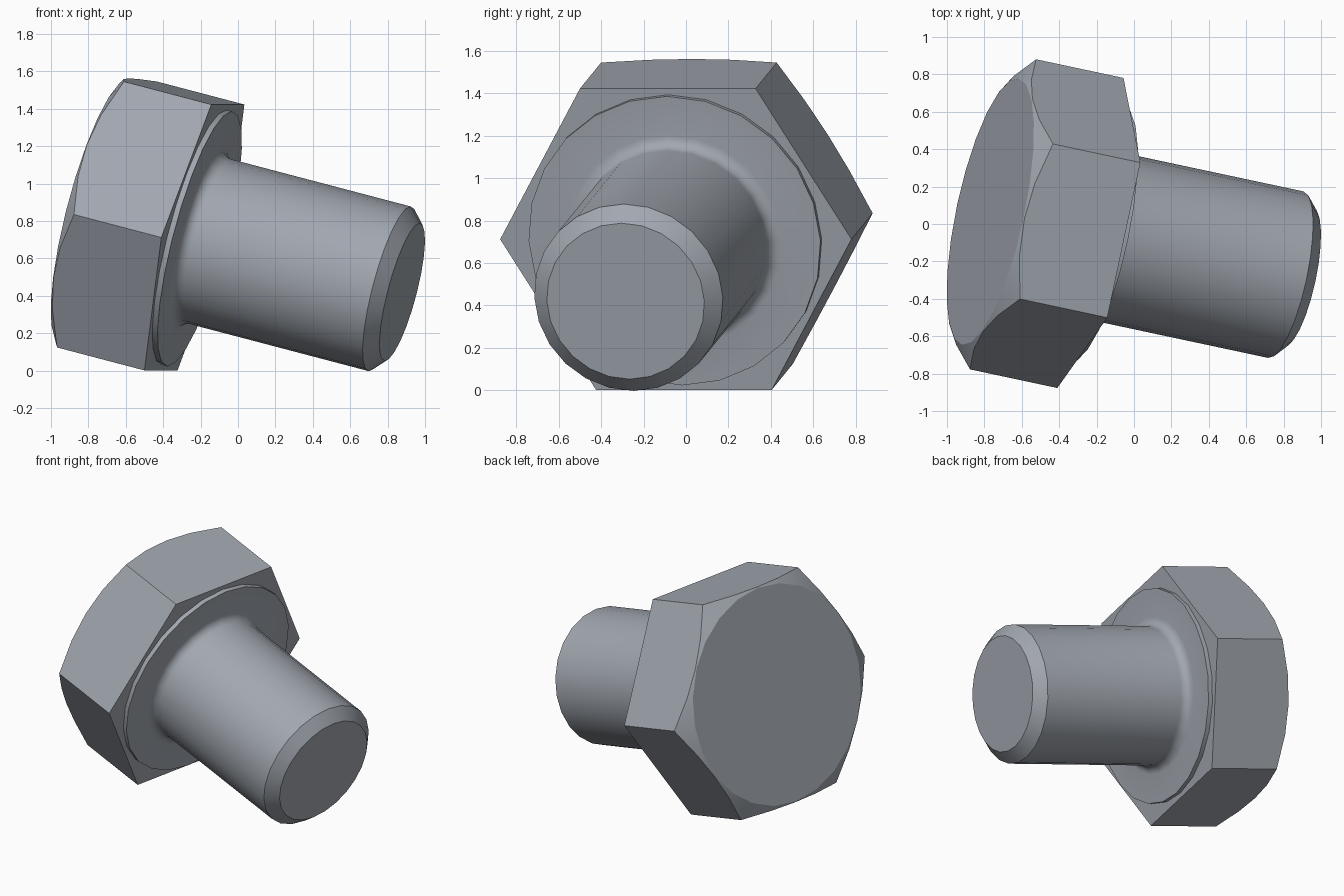
import bpy, bmesh
from math import cos, sin, pi, radians
from mathutils import Vector, Matrix

cube = bpy.data.objects.get("Cube")
if cube:
    bpy.data.objects.remove(cube, do_unlink=True)

SIDES = 24
APOTHEM = 0.734
HEAD_HEIGHT = 0.565
FLAT_RADIUS = 0.728
WASHER_RADIUS, WASHER_HEIGHT = 0.704, 0.03
SHANK_RADIUS, TIP_RADIUS, TIP_CHAMFER = 0.455, 0.38, 0.07
FILLET = 0.06

# Tilted frame: local z runs along the bolt, local x points to the upper flat
seat = Vector((-0.233, -0.048, 0.712))
tip = Vector((0.878, -0.285, 0.42))
axis = (tip - seat).normalized()
up = (Vector((0, 0, 1)) - axis * axis.z).normalized()
side = axis.cross(up)
frame = Matrix.Translation(seat) @ Matrix((up, side, axis)).transposed().to_4x4()
length = (tip - seat).length

# Steel colour
steel = bpy.data.materials.new("steel_grey")
colour = (0.36, 0.39, 0.435, 1)
steel.use_nodes = True
steel.diffuse_color = colour
steel.node_tree.nodes["Principled BSDF"].inputs["Base Color"].default_value = colour


def hex_radius(a):
    return APOTHEM / cos((a + pi / 6) % (pi / 3) - pi / 6)


def loft(name, rings):
    """Skin rings, each a function of angle giving (radius, height), and cap both ends."""
    bm = bmesh.new()
    loops = []
    for ring in rings:
        loop = []
        for i in range(SIDES):
            a = 2 * pi * i / SIDES
            r, h = ring(a)
            loop.append(bm.verts.new((r * cos(a), r * sin(a), h)))
        loops.append(loop)
    for low, high in zip(loops, loops[1:]):
        for i in range(SIDES):
            j = (i + 1) % SIDES
            bm.faces.new((low[i], low[j], high[j], high[i]))
    bm.faces.new(loops[0][::-1])
    bm.faces.new(loops[-1])
    bmesh.ops.recalc_face_normals(bm, faces=bm.faces[:])
    mesh = bpy.data.meshes.new(name)
    bm.to_mesh(mesh)
    bm.free()
    mesh.transform(frame)
    mesh.materials.append(steel)
    obj = bpy.data.objects.new(name, mesh)
    bpy.context.collection.objects.link(obj)
    bpy.ops.object.select_all(action='DESELECT')
    obj.select_set(True)
    bpy.context.view_layer.objects.active = obj
    bpy.ops.object.shade_smooth_by_angle(angle=radians(28))
    return obj


def circle(r, h):
    return lambda a: (r, h)


def chamfer_edge(a):
    r = hex_radius(a)
    return r, -HEAD_HEIGHT + (r - FLAT_RADIUS) * 0.6


# Hexagonal head with a conical chamfer on its outer face
loft("hex_head", [circle(FLAT_RADIUS, -HEAD_HEIGHT),
                  chamfer_edge,
                  lambda a: (hex_radius(a), 0)])

# Washer face, fillet, shank and chamfered tip as one turned profile
profile = [(WASHER_RADIUS, 0), (WASHER_RADIUS, WASHER_HEIGHT)]
for k in range(6):
    t = k / 5 * pi / 2
    profile.append((SHANK_RADIUS + FILLET * (1 - sin(t)),
                    WASHER_HEIGHT + FILLET * (1 - cos(t))))
profile += [(SHANK_RADIUS, length - TIP_CHAMFER), (TIP_RADIUS, length)]
loft("washer_face_and_shank", [circle(r, h) for r, h in profile])
